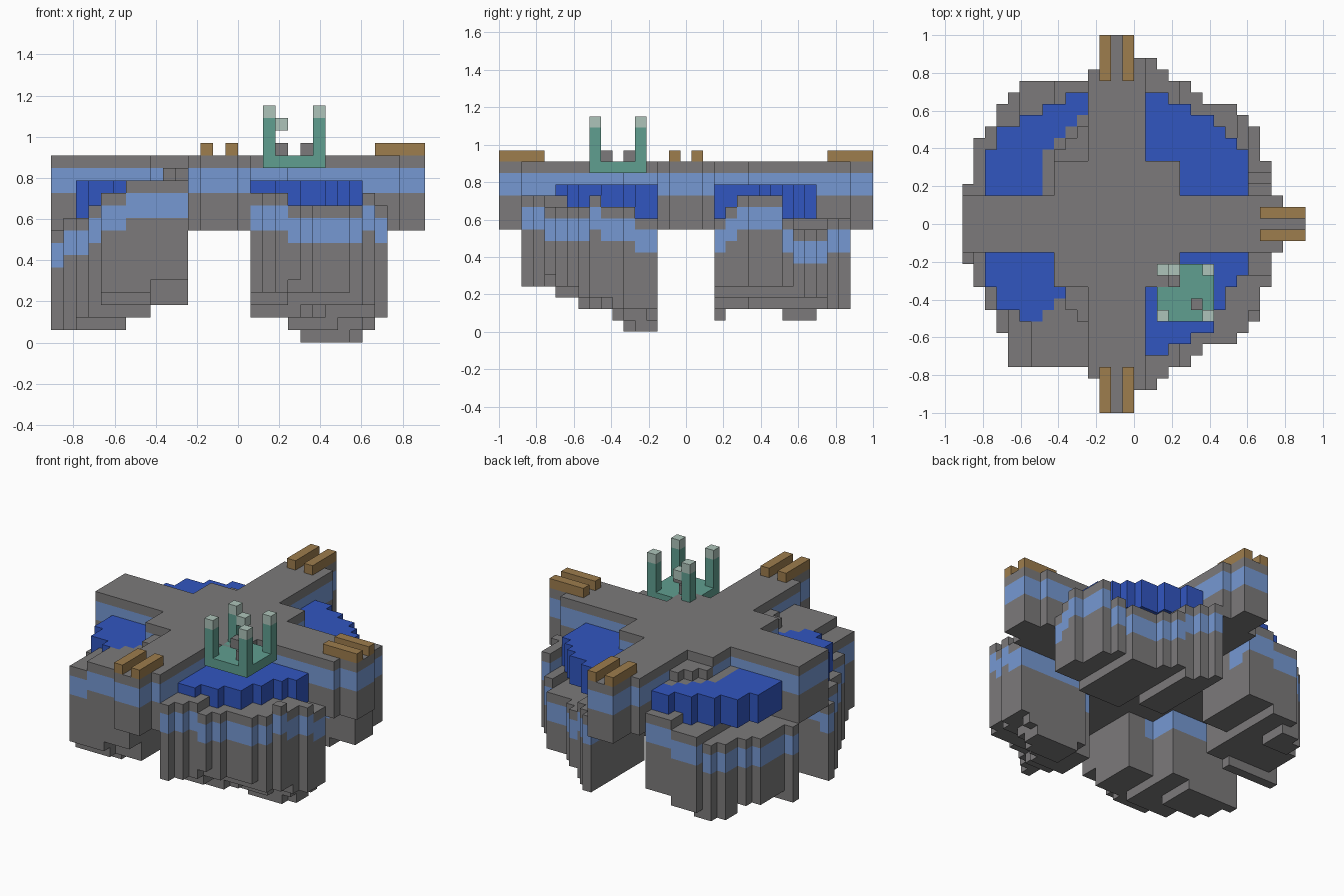
import bpy
import bmesh
from mathutils import Vector

cube = bpy.data.objects.get("Cube")
if cube:
    bpy.data.objects.remove(cube, do_unlink=True)

CELL = 2 / 33
ORIGIN = Vector((-15 * CELL, -1, 0))
STONE, BAND, WATER, JADE, PALE, WOOD = range(6)


def make_material(name, color):
    mat = bpy.data.materials.new(name)
    mat.use_nodes = True
    mat.diffuse_color = (*color, 1)
    mat.node_tree.nodes["Principled BSDF"].inputs["Base Color"].default_value = (*color, 1)
    return mat


MATERIALS = [
    make_material("stone grey", (0.2, 0.195, 0.197)),
    make_material("pale blue band", (0.18, 0.315, 0.65)),
    make_material("deep blue", (0.031, 0.093, 0.53)),
    make_material("jade green", (0.118, 0.345, 0.28)),
    make_material("pale jade", (0.42, 0.55, 0.49)),
    make_material("wood brown", (0.34, 0.205, 0.075)),
]

# The six sides of a block: outward normal and its two in-plane axes
SIDES = []
for axis in range(3):
    for sign in (-1, 1):
        normal, u, v = Vector(), Vector(), Vector()
        normal[axis] = sign
        u[(axis + 1) % 3] = 1
        v[(axis + 2) % 3] = sign
        SIDES.append((normal, u, v))


def box(blocks, xs, ys, zs, color):
    for i in range(*xs):
        for j in range(*ys):
            for k in range(*zs):
                blocks[i, j, k] = color


def column(blocks, i, j, bottom, top):
    """Stone column with a pale band just below its cap."""
    for k in range(bottom, top):
        blocks[i, j, k] = BAND if top - 3 <= k < top - 1 else STONE


def slab(blocks, xs, ys, bottom, top):
    for i in range(*xs):
        for j in range(*ys):
            column(blocks, i, j, bottom, top)


def build(name, blocks):
    """Skin the exposed sides of the blocks and merge flat regions."""
    bm = bmesh.new()
    for cell, color in blocks.items():
        middle = Vector(cell) + Vector((0.5, 0.5, 0.5))
        for normal, u, v in SIDES:
            beside = tuple(int(a + b) for a, b in zip(cell, normal))
            if beside in blocks:
                continue
            c = middle + normal / 2
            corners = [c + (u * a + v * b) / 2
                       for a, b in ((-1, -1), (1, -1), (1, 1), (-1, 1))]
            face = bm.faces.new([bm.verts.new(p * CELL + ORIGIN) for p in corners])
            face.material_index = color
    bmesh.ops.remove_doubles(bm, verts=bm.verts, dist=0.001)
    bmesh.ops.dissolve_limit(bm, angle_limit=0.02, verts=bm.verts,
                             edges=bm.edges, delimit={'MATERIAL'})
    mesh = bpy.data.meshes.new(name)
    bm.to_mesh(mesh)
    bm.free()
    for mat in MATERIALS:
        mesh.materials.append(mat)
    bpy.context.collection.objects.link(bpy.data.objects.new(name, mesh))


def mirror(rows):
    return [33 - j for j in rows]


# Cross-shaped bridge with a square centre
bridge = {}
slab(bridge, (0, 28), (14, 19), 9, 15)
slab(bridge, (28, 30), (15, 18), 9, 15)
slab(bridge, (12, 16), (2, 31), 9, 15)
slab(bridge, (11, 12), (3, 30), 9, 15)
slab(bridge, (12, 15), (0, 33), 9, 15)
slab(bridge, (8, 19), (11, 22), 9, 15)
build("bridge", bridge)

# Wooden rails on three bridge ends
rails = {}
for i in (12, 14):
    for ys in ((0, 4), (29, 33)):
        box(rails, (i, i + 1), ys, (15, 16), WOOD)
for j in (15, 17):
    box(rails, (26, 30), (j, j + 1), (15, 16), WOOD)
build("rails", rails)

# Floating shrine: slab, corner pillars, a side bracket and two stone stubs
shrine = {}
box(shrine, (17, 22), (8, 13), (14, 15), JADE)
for i in (17, 21):
    for j in (8, 12):
        box(shrine, (i, i + 1), (j, j + 1), (15, 18), JADE)
        shrine[i, j, 18] = PALE
shrine[18, 12, 17] = PALE
shrine[18, 11, 15] = STONE
shrine[20, 9, 15] = STONE
build("shrine", shrine)


# Underside height of each island, by row and column
def front_depth(j):
    return 0 if j > 10 else 1 if j > 9 else 2 if j > 6 else 3 if j > 4 else 4


def west_depth(i):
    return 1 if i < 6 else 2 if i < 8 else 3


def front_left_bottom(i, j):
    edge = 2 if i < 19 or i > 25 else 1 if i in (19, 25) else 0
    shore = 1 if 19 <= i < 26 and i - j > 12 else 0
    return max(edge, front_depth(j)) + shore


def back_left_bottom(i, j):
    return 2 if i < 19 else 3 if i < 24 else 4


def front_right_bottom(i, j):
    if i > 7 and j < 6:
        return 5
    return max(west_depth(i), front_depth(j))


def back_right_bottom(i, j):
    row = 1 if j == 19 or 25 <= j < 28 else 2
    return max(west_depth(i), row)


# Cap height of each island, by row and column
def front_left_top(i, j):
    if i > 24:
        return 12 if j < 9 else 11 if j < 12 else 10
    return 12 if i < 19 else 11


def back_left_top(i, j):
    if i > 24:
        return min(12, j - 9)
    return 9 if 19 <= i < 24 else 10


def front_right_top(i, j):
    if i > 7 and 18 - i <= j < 11:
        return 14
    return (9, 10, 10, 11, 12, 12, 13)[min(i, 6)]


def back_right_top(i, j):
    if i > 7 and j < 15 + i:
        return 14
    if i > 6 and j < 17 + i:
        return 13
    return 9 if i < 5 else 10 if i < 8 else 11


def island(name, first, outer, top, bottom, pool_first, pool_inner, pool_outer):
    """Quarter island around the square centre, with a raised pool."""
    inner = 19 if outer[0] > 16 else 14
    ground, pool = {}, {}
    for n, (near, far) in enumerate(zip(pool_inner, pool_outer)):
        i = pool_first + n
        box(pool, (i, i + 1), sorted((near, far)), (10, 13), WATER)
    for n, far in enumerate(outer):
        i = first + n
        for j in range(*sorted((inner, far))):
            if 8 <= i < 19 and 11 <= j < 22:
                continue
            cap = top(i, j)
            if (i, j, 10) in pool:
                cap = min(cap, 10)
            column(ground, i, j, bottom(i, j), cap)
    build(name + "_island", ground)
    build(name + "_pool", pool)


east_edge = [31, 30, 29, 29, 28, 27, 27, 27, 26, 25, 22]

island("back_left", 16, east_edge, back_left_top, back_left_bottom,
       16, [22] * 3 + [19] * 6, [28, 28, 27, 27, 26, 26, 25, 24, 23])

island("front_left", 16, mirror(east_edge), front_left_top, front_left_bottom,
       16, [11] * 3 + [14] * 6, [5, 5, 6, 6, 7, 7, 9, 11, 12])

island("front_right", 0, [13, 11, 9, 7] + [4] * 7, front_right_top, front_right_bottom,
       2, [14] * 6 + [11], [11, 9, 9, 8, 8, 9, 10])

island("back_right", 0, [20, 24, 25, 27, 28] + [29] * 6, back_right_top, back_right_bottom,
       2, [19] * 5 + [23, 24, 25, 26], [23, 25, 25, 26, 26, 27, 27, 28, 28])
